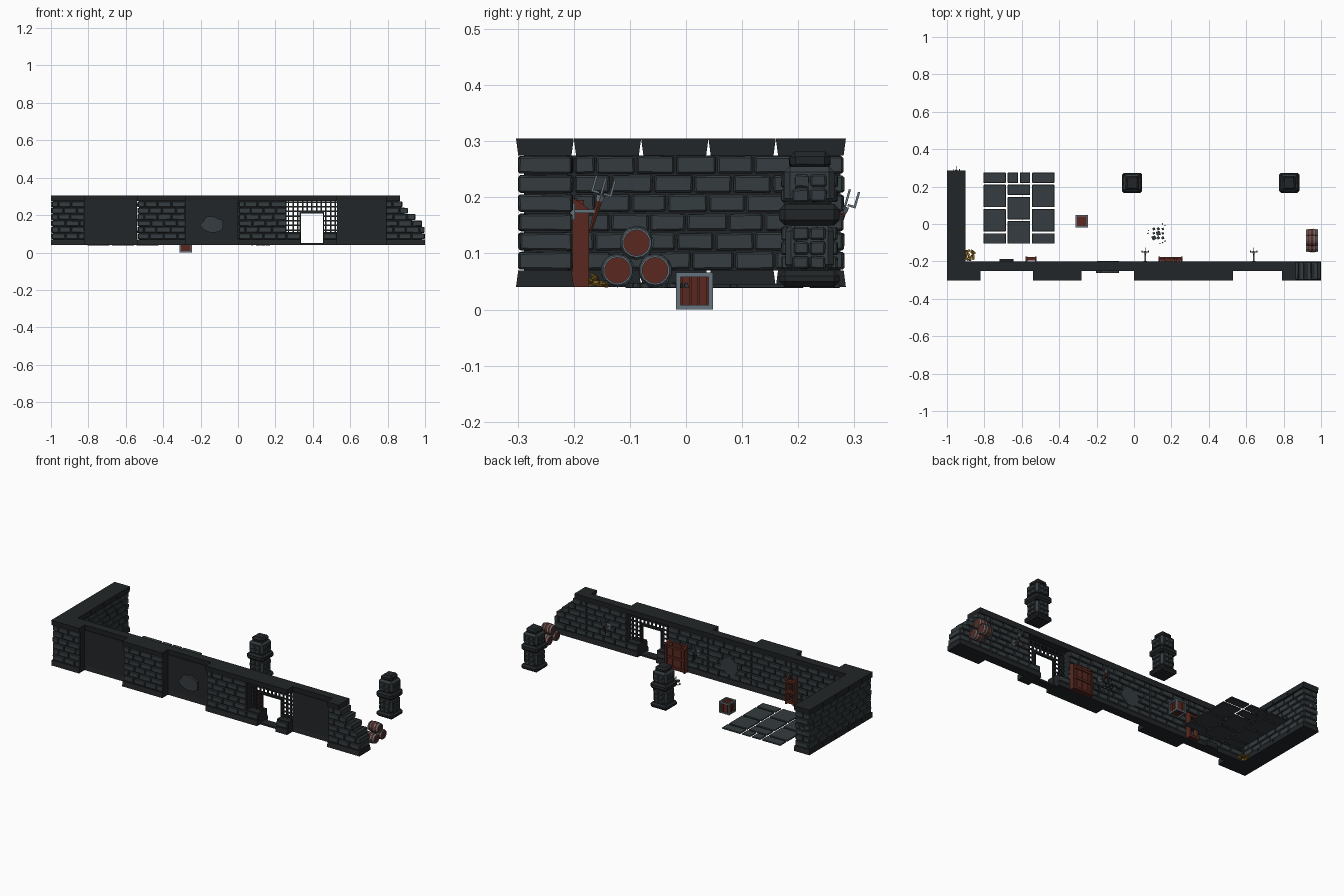
import bpy, bmesh, math, random
from mathutils import Matrix, Vector

if "Cube" in bpy.data.objects:
    bpy.data.objects.remove(bpy.data.objects["Cube"])

random.seed(4)
R = random.uniform


def mat(name, c):
    m = bpy.data.materials.new(name)
    m.diffuse_color = (*c, 1)
    m.use_nodes = True
    m.node_tree.nodes["Principled BSDF"].inputs["Base Color"].default_value = m.diffuse_color
    return m


STONE = mat("stone", (0.035, 0.045, 0.05))
DARK = mat("dark_stone", (0.016, 0.019, 0.021))
WOOD = mat("red_wood", (0.1, 0.022, 0.014))
METAL = mat("metal", (0.13, 0.17, 0.2))
GOLD = mat("gold", (0.3, 0.16, 0.02))


def box(bm, x0, x1, y0, y1, z0, z1, m=None, jit=0):
    vs = bmesh.ops.create_cube(bm, size=1)["verts"]
    for v in vs:
        v.co = Vector((x0 + (v.co.x + .5) * (x1 - x0), y0 + (v.co.y + .5) * (y1 - y0),
                       z0 + (v.co.z + .5) * (z1 - z0))) + Vector((R(-jit, jit), R(-jit, jit), R(-jit, jit)))
        if m:
            v.co = m @ v.co
    return vs


def lathe(bm, prof, n, m):
    # prof: (radius, height) pairs, closed with end caps
    rings = [[bm.verts.new(m @ Vector((r * math.cos(2 * math.pi * i / n), r * math.sin(2 * math.pi * i / n), h)))
              for i in range(n)] for r, h in prof]
    for a, b in zip(rings, rings[1:]):
        for i in range(n):
            bm.faces.new((a[i], a[(i + 1) % n], b[(i + 1) % n], b[i]))
    bm.faces.new(rings[0][::-1])
    bm.faces.new(rings[-1])


def finish(bm, name, material, bevel=0):
    if bevel:
        bmesh.ops.bevel(bm, geom=bm.edges[:], offset=bevel, segments=1, affect='EDGES')
    bmesh.ops.recalc_face_normals(bm, faces=bm.faces)
    me = bpy.data.meshes.new(name)
    bm.to_mesh(me)
    bm.free()
    me.materials.append(material)
    ob = bpy.data.objects.new(name, me)
    bpy.context.collection.objects.link(ob)
    return ob


Z0, ZB, ZC, ZT, ROWS = 0.04, 0.07, 0.275, 0.305, 6
RH = (ZC - ZB) / ROWS


def bricks(bm, axis, a0, a1, d0, d1, ends=None, rows=ROWS):
    # running-bond courses along x or y, between depths d0 and d1
    for r in range(rows):
        end = ends[r] if ends else a1
        a = a0
        step = 0.037 if r % 2 else 0.07
        while a < end - 0.005:
            b = min(a + step * R(.9, 1.1), end)
            if end - b < 0.025:
                b = end
            z = ZB + r * RH
            p = R(-.002, .002)
            lo, hi = (d0 + p, d1) if d0 < d1 else (d1, d0 + p)
            if axis == 'x':
                box(bm, a + .002, b - .002, lo, hi, z + .002, z + RH - .002, jit=.001)
            else:
                box(bm, lo, hi, a + .002, b - .002, z + .002, z + RH - .002, jit=.001)
            a, step = b, 0.07


# wall modules: start, end, outer y
thick = [(-1, -.82), (-.54, -.28), (0, .26)]
thin = [(-.82, -.54), (-.28, 0), (.53, .79)]
ENDS = [1.0, 1.0, .985, .95, .91, .88]
core, brk, trim = bmesh.new(), bmesh.new(), bmesh.new()


def course(x0, x1, y0, y1, top=True, base=True):
    # plinth flares at the foot, cap flares at the top
    for on, za, zb, flare in ((base, Z0, ZB, -1), (top, ZC, ZT, 1)):
        if on:
            for v in box(trim, x0, x1, y0, y1, za, zb):
                inner = v.co.z > (za + zb) / 2 if flare < 0 else v.co.z < (za + zb) / 2
                if inner:
                    v.co.y += .004 if v.co.y < (y0 + y1) / 2 else -.004


for a, b in thick:
    box(core, a + .01, b, -.289, -.211, ZB, ZC)
    bricks(brk, 'x', a + .003, b, -.297, -.28)
    bricks(brk, 'x', max(a, -.9), b, -.203, -.22)
    course(a, b, -.303, -.2)
for a, b in thin:
    box(core, a, b, -.25, -.211, ZB, ZC)
    bricks(brk, 'x', a, b, -.203, -.22)
    course(a, b, -.25, -.2)
# broken right end
bricks(brk, 'x', .79, 1, -.297, -.203, ENDS)
for r, e in enumerate(ENDS):
    box(core, .79, e - .02, -.289, -.211, ZB + r * RH, ZB + (r + 1) * RH)
course(.79, 1, -.303, -.2, top=False)
course(.79, .865, -.303, -.2, base=False)
# left wall
box(core, -.989, -.911, -.28, .275, ZB, ZC)
bricks(brk, 'y', -.295, .282, -.997, -.98)
bricks(brk, 'y', -.2, .282, -.905, -.92)
bricks(brk, 'x', -.992, -.908, .282, .265)
for a in (-.2, -.08, .04, .16):
    course(-1, -.9, a, a + .12 if a < .1 else .285)
# gate surround
for a, b in ((.26, .335), (.455, .53)):
    box(core, a, b, -.289, -.211, ZB, .11)
    bricks(brk, 'x', a, b, -.297, -.203, rows=1)
    course(a, b, -.303, -.2, top=False)
course(.26, .53, -.303, -.2, base=False)
box(trim, .335, .455, -.275, -.225, Z0, .05)
finish(core, "wall_core", DARK)
finish(brk, "wall_bricks", STONE, .003)
finish(trim, "wall_trim", DARK)

# gate lattice
bm = bmesh.new()
for i in range(11):
    x = .27 + .025 * i
    box(bm, x - .004, x + .004, -.254, -.246, .21 if .335 < x < .455 else .11, ZC)
for i in range(7):
    z = .12 + .025 * i
    for a, b in (((.26, .335), (.455, .53)) if z < .21 else ((.26, .53),)):
        box(bm, a, b, -.253, -.247, z - .004, z + .004)
for x in (.33, .455):
    box(bm, x, x + .006, -.257, -.243, .05, .215)
box(bm, .33, .461, -.257, -.243, .208, .216)
finish(bm, "gate_bars", DARK)

# broken plaster patch on both faces of one module
bm = bmesh.new()
for y0, y1 in ((-.262, -.245), (-.208, -.199)):
    pts = [(-.14 + R(.045, .065) * math.cos(t * math.pi / 7), .15 + R(.04, .06) * math.sin(t * math.pi / 7))
           for t in range(14)]
    f = bm.faces.new([bm.verts.new((x, y0, z)) for x, z in pts])
    new = bmesh.ops.extrude_face_region(bm, geom=[f])["geom"]
    for v in new:
        if isinstance(v, bmesh.types.BMVert):
            v.co.y = y1
finish(bm, "wall_patch", STONE)

# floor tiles packed on a grid
bm = bmesh.new()
N, P, used = 6, .065, set()
for j in range(N):
    for i in range(N):
        if (i, j) in used:
            continue
        w, h = random.choice([(2, 2), (2, 1), (1, 2), (1, 1), (2, 2)])
        w, h = min(w, N - i), min(h, N - j)
        if any((i + k, j) in used for k in range(w)):
            w = 1
        used |= {(i + p, j + q) for p in range(w) for q in range(h)}
        x, y = -.81 + i * P, -.11 + j * P
        box(bm, x + .005, x + w * P - .005, y + .005, y + h * P - .005, .038, .046)
finish(bm, "floor_tiles", STONE, .002)

# loose rubble
bm = bmesh.new()
for i in range(16):
    s = R(.008, .017) if i < 9 else R(.003, .006)
    rad = .034 if i < 9 else .055
    x, y = ((i % 3 - 1) * .024, (i // 3 - 1) * .024) if i < 9 else (rad * math.cos(i * 2), rad * math.sin(i * 2))
    m = Matrix.Translation((.13 + x, -.05 + y, .039)) @ Matrix.Rotation(.4 + R(-.2, .2), 4, 'Z')
    box(bm, -s * .65, s * .65, -s * .65, s * .65, 0, .008, m, .001)
finish(bm, "rubble", STONE)

# pillars with base, belt and worn top
for px in (-.01, .83):
    py = .22
    for nm, material, lay in (
        ("pillar_trim", DARK, ((.054, .04, .07), (.054, .15, .188), (.035, .25, .28))),
        ("pillar_shaft", STONE, ((.043, .07, .15), (.045, .188, .255)))):
        bm = bmesh.new()
        for h, a, b in lay:
            box(bm, px - h, px + h, py - h, py + h, a, b, jit=.003 if a > .24 else 0)
        finish(bm, nm, material, .01)
    bm = bmesh.new()
    for z in (.072, .098, .124, .192, .218):
        for k in range(4):
            m = Matrix.Translation((px, py, 0)) @ Matrix.Rotation(k * math.pi / 2, 4, 'Z')
            for s in (-1, 1):
                w = R(.026, .032)
                box(bm, min(0, s * w) + .001, max(0, s * w) - .001, .035, .05, z, z + .023, m, .001)
    finish(bm, "pillar_bricks", STONE, .003)

# stacked barrels lying along x
for y, z in ((-.122, .07), (-.055, .07), (-.088, .119)):
    m = Matrix.Translation((.92, y, z)) @ Matrix.Rotation(math.pi / 2, 4, 'Y')
    bm = bmesh.new()
    lathe(bm, [(.022, .003), (.025, .003), (.029, .02), (.03, .0325), (.029, .045), (.025, .062), (.022, .062)], 14, m)
    finish(bm, "barrel", WOOD)
    bm = bmesh.new()
    for a, b, ra, rb in ((0, .008, .026, .0285), (.018, .024, .0295, .0305), (.041, .047, .0305, .0295), (.057, .065, .0285, .026)):
        if .01 < a < .05:
            lathe(bm, [(ra, a), (rb, b)], 14, m)
        else:
            lathe(bm, [(.023, .004 if a < .01 else .061), (.023, a if a < .01 else b),
                       (ra if a < .01 else rb, a if a < .01 else b),
                       (rb if a < .01 else ra, b if a < .01 else a)], 14, m)
    finish(bm, "barrel_hoops", METAL)

# crate: slatted core with metal edge frame
C = Matrix.Translation((-.28, .015, .033))
bm = bmesh.new()
box(bm, -.026, .026, -.026, .026, -.026, .026, C)
for rot in [Matrix.Rotation(k * math.pi / 2, 4, 'Z') for k in range(4)] + [Matrix.Rotation(s * math.pi / 2, 4, 'X') for s in (1, -1)]:
    for u in (-.015, 0, .015):
        box(bm, u - .0065, u + .0065, .024, .029, -.026, .026, C @ rot)
finish(bm, "crate_slats", WOOD)
bm = bmesh.new()
for rot in (Matrix(), Matrix.Rotation(math.pi / 2, 4, 'X'), Matrix.Rotation(math.pi / 2, 4, 'Y')):
    for sx in (-.029, .029):
        for sy in (-.029, .029):
            box(bm, sx - .004, sx + .004, sy - .004, sy + .004, -.033, .033, C @ rot)
finish(bm, "crate_frame", METAL)

# wooden doors against the inner wall
for x0, x1 in ((.13, .26), (-.58, -.52)):
    bm = bmesh.new()
    w = .01
    for a, b in ((x0, x0 + w), (x1 - w, x1)):
        for v in box(bm, a, b, -.203, -.173, Z0, .2):
            if v.co.y > -.18 and v.co.z > .1:
                v.co.z -= .02
    for z in (.045, .105, .165):
        box(bm, x0, x1, -.195, -.176, z, z + .013)
    n = 6
    for i in range(n if x0 > 0 else 0):
        s = (x1 - x0 - 2 * w) / n
        box(bm, x0 + w + i * s + .001, x0 + w + (i + 1) * s - .001, -.2, -.182, Z0, .195)
    finish(bm, "wooden_door" if x0 > 0 else "wooden_frame", WOOD)

# stone ledge on the inner wall
bm = bmesh.new()
box(bm, -.72, -.645, -.21, -.186, Z0, .075)
finish(bm, "wall_ledge", DARK, .002)

# torches: tilted handle, cup and prongs
for tx, dy, dz in ((.06, 0, 0), (.64, 0, 0), (-.95, .435, -.02)):
    m = Matrix.Translation((tx, -.17 + dy, .14 + dz)) @ Matrix.Rotation(-.28, 4, 'X')
    bm = bmesh.new()
    lathe(bm, [(.003, 0), (.006, .06)], 6, m)
    finish(bm, "torch_handle", WOOD)
    bm = bmesh.new()
    lathe(bm, [(.007, .055), (.009, .066)], 6, m)
    for k in range(4):
        q = m @ Matrix.Rotation(k * math.pi / 2, 4, 'Z')
        box(bm, .004, .019, -.002, .002, .068, .072, q)
        box(bm, .015, .019, -.002, .002, .07, .098, q)
    box(bm, -.002, .002, -.002, .002, .06, .09, m)
    box(bm, tx - .003, tx + .003, -.207 + dy, -.158 + dy, .172 + dz, .178 + dz)
    box(bm, tx - .01, tx + .01, -.207 + dy, -.198 + dy, .16 + dz, .19 + dz)
    finish(bm, "torch_metal", METAL)

# coin pile in the corner
bm = bmesh.new()
for i in range(34):
    a, r = R(0, 6.28), .03 * math.sqrt(R(0, 1))
    m = Matrix.Translation((-.878 + r * math.cos(a), -.17 + r * math.sin(a), .042 + (.03 - r) * R(.3, .9))) \
        @ Matrix.Rotation(R(-.6, .6), 4, 'X') @ Matrix.Rotation(R(-.6, .6), 4, 'Y')
    lathe(bm, [(.007, 0), (.007, .003)], 8, m)
finish(bm, "coins", GOLD)
